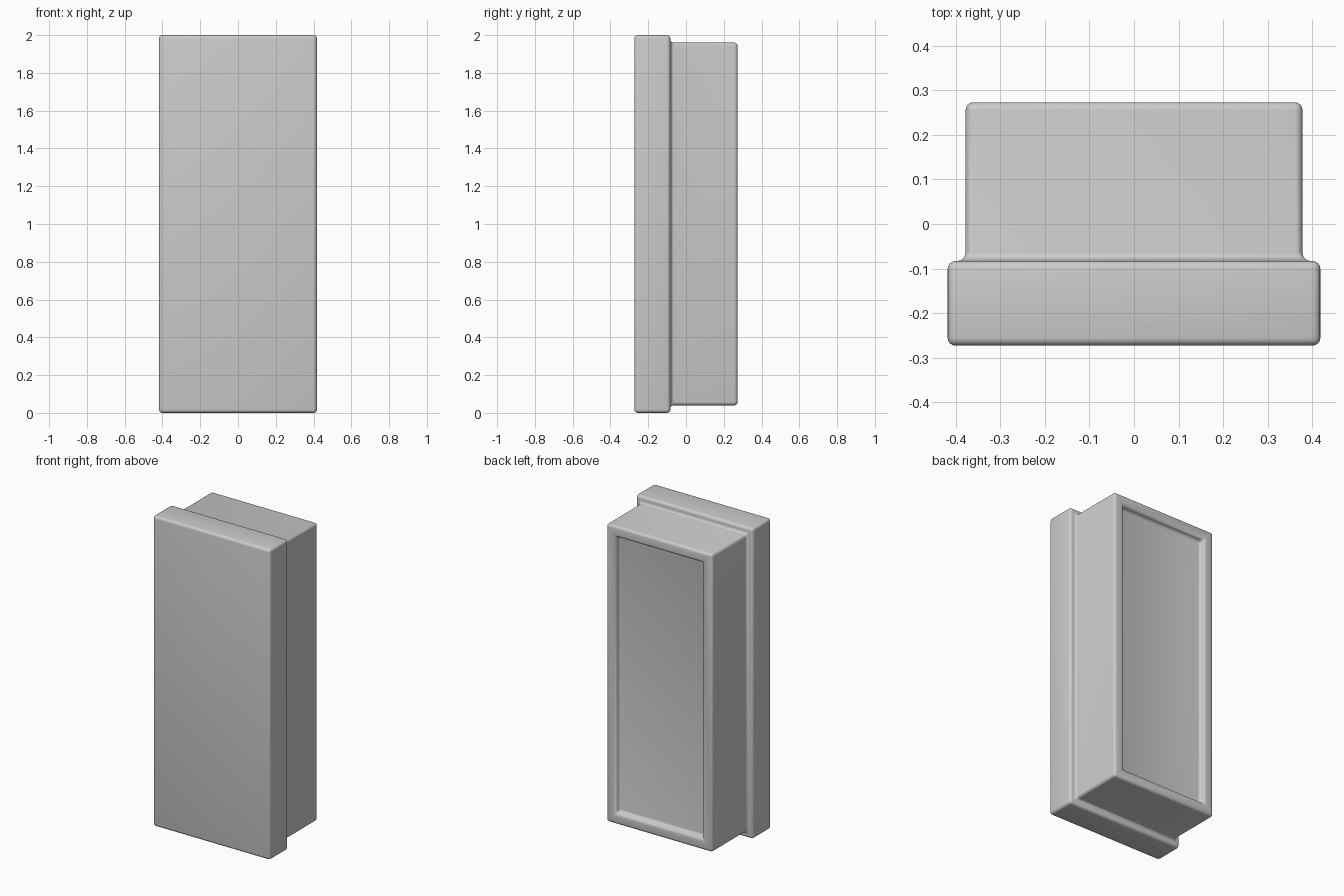
import bpy, bmesh
from mathutils import Matrix, Vector

if "Cube" in bpy.data.objects:
    bpy.data.objects.remove(bpy.data.objects["Cube"])

Y_FRONT, Y_STEP, Y_BACK = -0.273, -0.083, 0.273


def step_back(bm, face, inset, dy):
    """Inset a back-facing face, then extrude it along y; return the new cap."""
    bmesh.ops.inset_region(bm, faces=[face], thickness=inset, use_even_offset=True)
    cap = bmesh.ops.extrude_discrete_faces(bm, faces=[face])["faces"][0]
    bmesh.ops.translate(bm, verts=cap.verts, vec=(0, dy, 0))
    return cap


# Front slab
bm = bmesh.new()
bmesh.ops.create_cube(bm, size=1, matrix=Matrix.Translation((0, (Y_FRONT + Y_STEP) / 2, 1))
                      @ Matrix.Diagonal((0.836, Y_STEP - Y_FRONT, 2.0, 1)))
bm.normal_update()
back = max(bm.faces, key=lambda f: f.normal.dot(Vector((0, 1, 0))))

# Narrower rear body, then the recessed panel in its back
back = step_back(bm, back, 0.04, Y_BACK - Y_STEP)
step_back(bm, back, 0.07, -0.036)
bmesh.ops.recalc_face_normals(bm, faces=bm.faces)

mesh = bpy.data.meshes.new("stepped_block")
bm.to_mesh(mesh)
bm.free()
block = bpy.data.objects.new("stepped_block", mesh)
bpy.context.collection.objects.link(block)

# Rounded edges and coved inner corners
bevel = block.modifiers.new("rounded_edges", 'BEVEL')
bevel.width = 0.018
bevel.segments = 4
bevel.limit_method = 'ANGLE'

bpy.context.view_layer.objects.active = block
block.select_set(True)
bpy.ops.object.modifier_apply(modifier=bevel.name)
bpy.ops.object.shade_smooth_by_angle()
